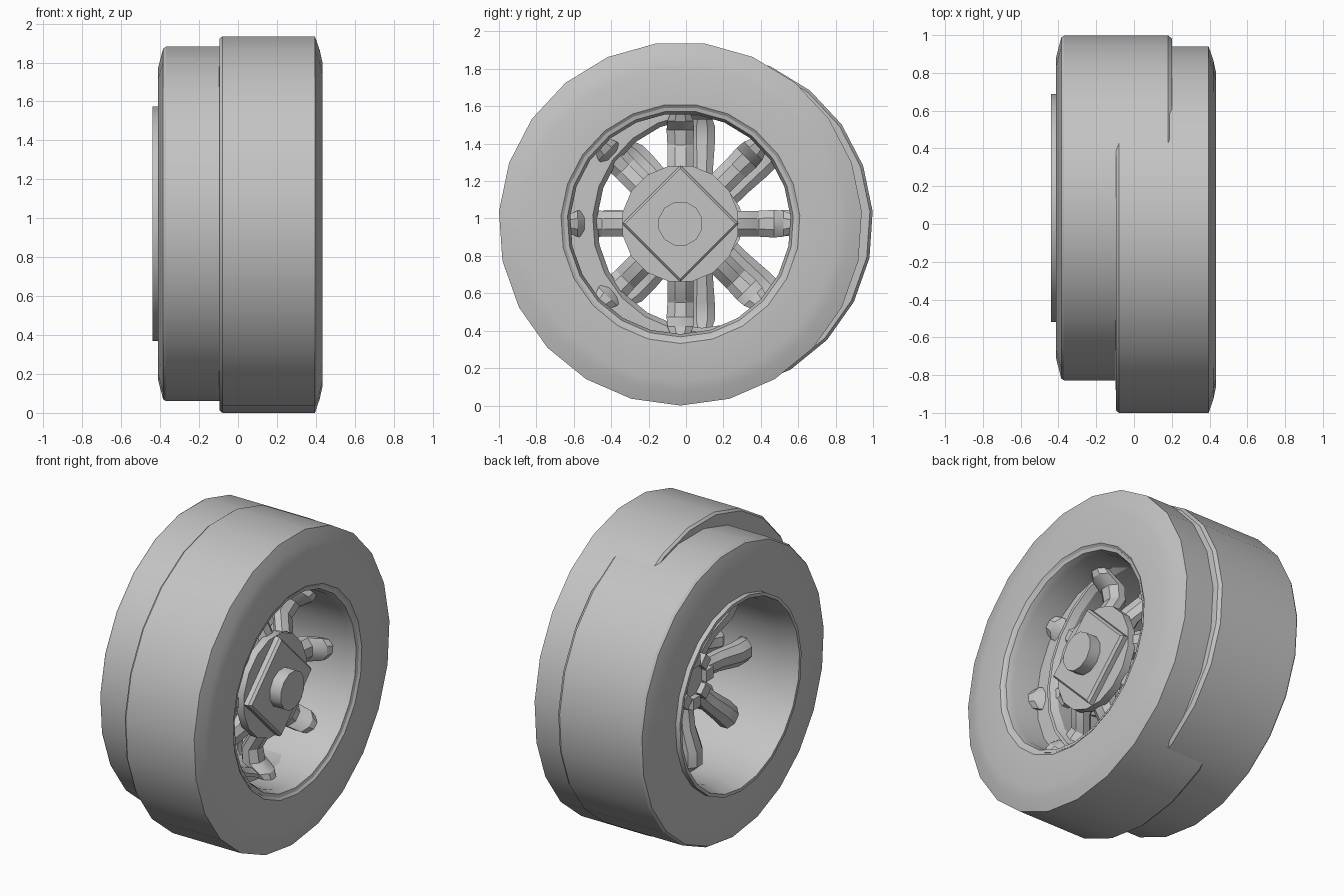
import bpy
import bmesh
from math import pi, sin, cos
from mathutils import Vector, Matrix

cube = bpy.data.objects.get("Cube")
if cube:
    bpy.data.objects.remove(cube, do_unlink=True)

grey = bpy.data.materials.new("plain grey")
grey.use_nodes = True
colour = (0.55, 0.55, 0.55, 1)
grey.diffuse_color = colour
grey.node_tree.nodes["Principled BSDF"].inputs["Base Color"].default_value = colour


def finish(bm, name, centre, smooth=True):
    bmesh.ops.recalc_face_normals(bm, faces=bm.faces)
    mesh = bpy.data.meshes.new(name)
    bm.to_mesh(mesh)
    bm.free()
    mesh.materials.append(grey)
    ob = bpy.data.objects.new(name, mesh)
    ob.location = (0, *centre)
    bpy.context.collection.objects.link(ob)
    if smooth:
        bpy.ops.object.select_all(action='DESELECT')
        ob.select_set(True)
        bpy.context.view_layer.objects.active = ob
        bpy.ops.object.shade_smooth_by_angle(angle=pi / 6)
    return ob


def bridge(bm, a, b):
    n = len(a)
    for i in range(n):
        bm.faces.new((a[i], a[(i + 1) % n], b[(i + 1) % n], b[i]))


def revolve(name, profile, centre, sides=23):
    """Closed (x, radius) profile turned about the x axle."""
    bm = bmesh.new()
    rings = []
    for x, r in profile:
        angles = [-pi / 2 + 2 * pi * i / sides for i in range(sides)]
        rings.append([bm.verts.new((x, r * cos(a), r * sin(a))) for a in angles])
    for i, ring in enumerate(rings):
        bridge(bm, ring, rings[(i + 1) % len(rings)])
    return finish(bm, name, centre)


def disc(name, x0, x1, r0, r1, sides, centre, turn=0):
    """Solid cylinder or cone frustum along the axle."""
    bm = bmesh.new()
    bmesh.ops.create_cone(bm, cap_ends=True, segments=sides, radius1=r0,
                          radius2=r1, depth=x1 - x0)
    bm.transform(Matrix.Translation(((x0 + x1) / 2, 0, 0))
                 @ Matrix.Rotation(turn, 4, 'X') @ Matrix.Rotation(pi / 2, 4, 'Y'))
    return finish(bm, name, centre)


def spokes(name, path, centre, count=8, sides=8):
    """Octagonal arms lofted along a path of (radius, x, half width)."""
    bm = bmesh.new()
    for k in range(count):
        a = 2 * pi * k / count
        out = Vector((0, cos(a), sin(a)))
        across = Vector((0, -sin(a), cos(a)))
        axle = Vector((1, 0, 0))
        rings = []
        for r, x, w in path:
            ring = []
            for i in range(sides):
                t = 2 * pi * (i + 0.5) / sides
                p = out * r + axle * (x + w * sin(t) * 0.8) + across * w * cos(t)
                ring.append(bm.verts.new(p))
            rings.append(ring)
        for lower, upper in zip(rings, rings[1:]):
            bridge(bm, lower, upper)
        bm.faces.new(rings[0])
        bm.faces.new(rings[-1])
    return finish(bm, name, centre)


near = (-0.03, 0.972)
far = (0.085, 0.975)

# Tyres with their inner rim walls
revolve("near_tyre", [(0.42, 0.62), (0.435, 0.64), (0.433, 0.84), (0.42, 0.9),
                      (0.395, 0.972), (-0.08, 0.972), (-0.095, 0.96),
                      (-0.1, 0.62)], near)
revolve("far_tyre", [(-0.41, 0.6), (-0.412, 0.8), (-0.385, 0.905), (-0.37, 0.915),
                     (0.18, 0.915), (0.2, 0.9), (0.205, 0.6)], far)

# Rim barrels, the far one with a raised lip
revolve("near_rim", [(0.425, 0.625), (0.42, 0.605), (0.38, 0.59), (-0.1, 0.59),
                     (-0.1, 0.625)], near)
revolve("far_rim", [(-0.44, 0.605), (-0.44, 0.585), (-0.32, 0.56), (0.17, 0.56),
                    (0.21, 0.585), (0.21, 0.605)], far)

# Curved spokes that lift at the rim
spokes("near_spokes", [(0.1, 0.21, 0.08), (0.3, 0.19, 0.075), (0.42, 0.12, 0.075),
                       (0.5, 0.13, 0.08), (0.55, 0.2, 0.075), (0.61, 0.24, 0.05)], near)
spokes("far_spokes", [(0.1, -0.04, 0.06), (0.3, -0.06, 0.065), (0.43, -0.1, 0.075),
                      (0.52, -0.1, 0.075), (0.58, -0.05, 0.05)], far)

# Near hub: tapered body, diamond plate with chamfer, axle end
disc("near_hub", 0.14, 0.23, 0.18, 0.31, 16, near, pi / 16)
disc("near_hub_face", 0.23, 0.28, 0.315, 0.315, 16, near, pi / 16)
disc("hub_plate", 0.28, 0.31, 0.312, 0.312, 4, near)
disc("hub_plate_chamfer", 0.31, 0.325, 0.312, 0.295, 4, near)
disc("axle_end", 0.32, 0.4, 0.12, 0.12, 12, near, pi / 12)

# Far hub with a ring of square lugs on its back
disc("far_hub", -0.1, 0.03, 0.16, 0.22, 16, far)
bm = bmesh.new()
for k in range(8):
    a = 2 * pi * k / 8
    place = Matrix.Rotation(a, 4, 'X') @ Matrix.Translation((-0.1, 0.13, 0))
    bmesh.ops.create_cube(bm, size=0.07, matrix=place)
finish(bm, "far_hub_lugs", far, smooth=False)
